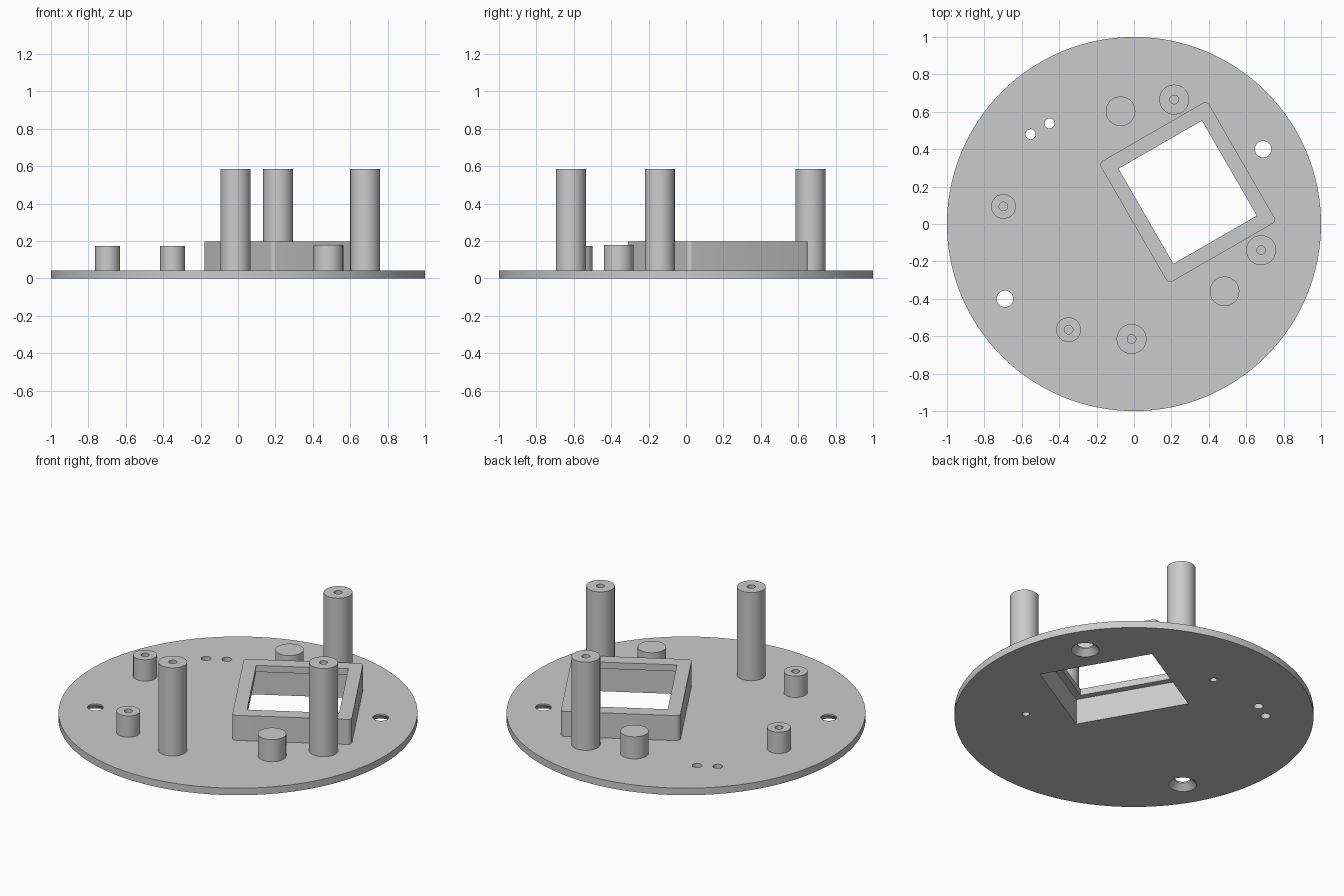
import bpy, bmesh, math
from mathutils import Matrix, Vector

if "Cube" in bpy.data.objects:
    bpy.data.objects.remove(bpy.data.objects["Cube"])

PLATE_T = 0.043
FRAME_C = Vector((0.287, 0.17, 0))
FRAME_ROT = Matrix.Rotation(math.radians(30), 4, 'Z')

grey = bpy.data.materials.new("grey plastic")
grey.diffuse_color = (0.6, 0.6, 0.6, 1)
grey.use_nodes = True
grey.node_tree.nodes["Principled BSDF"].inputs["Base Color"].default_value = grey.diffuse_color


def make_object(name, bm):
    bmesh.ops.recalc_face_normals(bm, faces=bm.faces)
    mesh = bpy.data.meshes.new(name)
    bm.to_mesh(mesh)
    bm.free()
    mesh.materials.append(grey)
    obj = bpy.data.objects.new(name, mesh)
    bpy.context.collection.objects.link(obj)
    return obj


def smooth(obj):
    bpy.ops.object.select_all(action='DESELECT')
    obj.select_set(True)
    bpy.context.view_layer.objects.active = obj
    bpy.ops.object.shade_smooth_by_angle(angle=math.radians(30))


def lathe(name, profile, x=0, y=0, seg=48):
    """Revolve (radius, z) points around a vertical axis at x, y."""
    bm = bmesh.new()
    verts = [bm.verts.new((r, 0, z)) for r, z in profile]
    edges = [bm.edges.new(p) for p in zip(verts, verts[1:])]
    bmesh.ops.spin(bm, geom=verts + edges, cent=(0, 0, 0), axis=(0, 0, 1),
                   angle=math.tau, steps=seg, use_duplicate=False)
    bmesh.ops.remove_doubles(bm, verts=bm.verts, dist=1e-5)
    bmesh.ops.translate(bm, verts=bm.verts, vec=(x, y, 0))
    return make_object(name, bm)


def rect_ring(bm, w, d, z):
    return [bm.verts.new(FRAME_C + FRAME_ROT @ Vector((sx * w / 2, sy * d / 2, z)))
            for sx, sy in ((-1, -1), (1, -1), (1, 1), (-1, 1))]


def bridge(bm, a, b):
    for i in range(4):
        j = (i + 1) % 4
        bm.faces.new((a[i], a[j], b[j], b[i]))


# Sensor frame: outer wall, top lip and wider pocket underneath
bm = bmesh.new()
rings = [rect_ring(bm, *s) for s in (
    (0.668, 0.745, PLATE_T), (0.668, 0.745, 0.197), (0.515, 0.587, 0.197),
    (0.515, 0.587, 0.157), (0.59, 0.664, 0.157), (0.59, 0.664, PLATE_T))]
for a, b in zip(rings, rings[1:]):
    bridge(bm, a, b)
corners = [bm.edges.get((rings[0][i], rings[1][i])) for i in range(4)]
bmesh.ops.bevel(bm, geom=corners, offset=0.025, segments=6, profile=0.5,
                affect='EDGES')
smooth(make_object("sensor_frame", bm))

# Base disc
plate = lathe("base_plate", [(0, 0), (1, 0), (1, PLATE_T), (0, PLATE_T)], seg=128)

# Cutters: pocket, countersunk screw holes, wire holes, pin pilot holes
cutters = []
bm = bmesh.new()
low, high = rect_ring(bm, 0.59, 0.664, -0.1), rect_ring(bm, 0.59, 0.664, 0.1)
bridge(bm, low, high)
bm.faces.new(low)
bm.faces.new(high)
cutters.append(make_object("pocket_cutter", bm))

for s in (1, -1):
    cutters.append(lathe("screw_cutter",
                         [(0, -0.01), (0.088, -0.01), (0.044, 0.034), (0.044, 0.1), (0, 0.1)],
                         0.69 * s, 0.4 * s))

PINS = [(-0.072, 0.603), (0.484, -0.36)]
WIRE_HOLES = [(-0.553, 0.48), (-0.452, 0.538)]
for pts, r in ((WIRE_HOLES, 0.027), (PINS, 0.02)):
    for x, y in pts:
        cutters.append(lathe("hole_cutter", [(0, -0.1), (r, -0.1), (r, 0.1), (0, 0.1)], x, y, 32))

for c in cutters:
    c.hide_render = True
    mod = plate.modifiers.new("cut", 'BOOLEAN')
    mod.operation = 'DIFFERENCE'
    mod.solver = 'EXACT'
    mod.object = c
bpy.context.view_layer.update()
cut_mesh = bpy.data.meshes.new_from_object(
    plate.evaluated_get(bpy.context.evaluated_depsgraph_get()))
plate.modifiers.clear()
plate.data = cut_mesh
for c in cutters:
    bpy.data.objects.remove(c)
smooth(plate)


# Tall posts and short standoffs, each with a screw hole in the top
def standoff(name, x, y, r, top):
    smooth(lathe(name, [(r, PLATE_T), (r, top), (0.023, top),
                        (0.023, PLATE_T + 0.005), (0, PLATE_T + 0.005)], x, y))


for x, y in ((0.215, 0.665), (0.68, -0.14), (-0.013, -0.615)):
    standoff("tall_post", x, y, 0.08, 0.585)
for x, y in ((-0.698, 0.094), (-0.35, -0.565)):
    standoff("short_standoff", x, y, 0.066, 0.174)

# Closed pins with a pilot hole from below
for x, y in PINS:
    smooth(lathe("closed_pin", [(0.079, PLATE_T), (0.079, 0.179), (0, 0.179)], x, y))
    smooth(lathe("pin_pilot_hole", [(0.02, PLATE_T), (0.02, 0.14), (0, 0.14)], x, y, 32))
